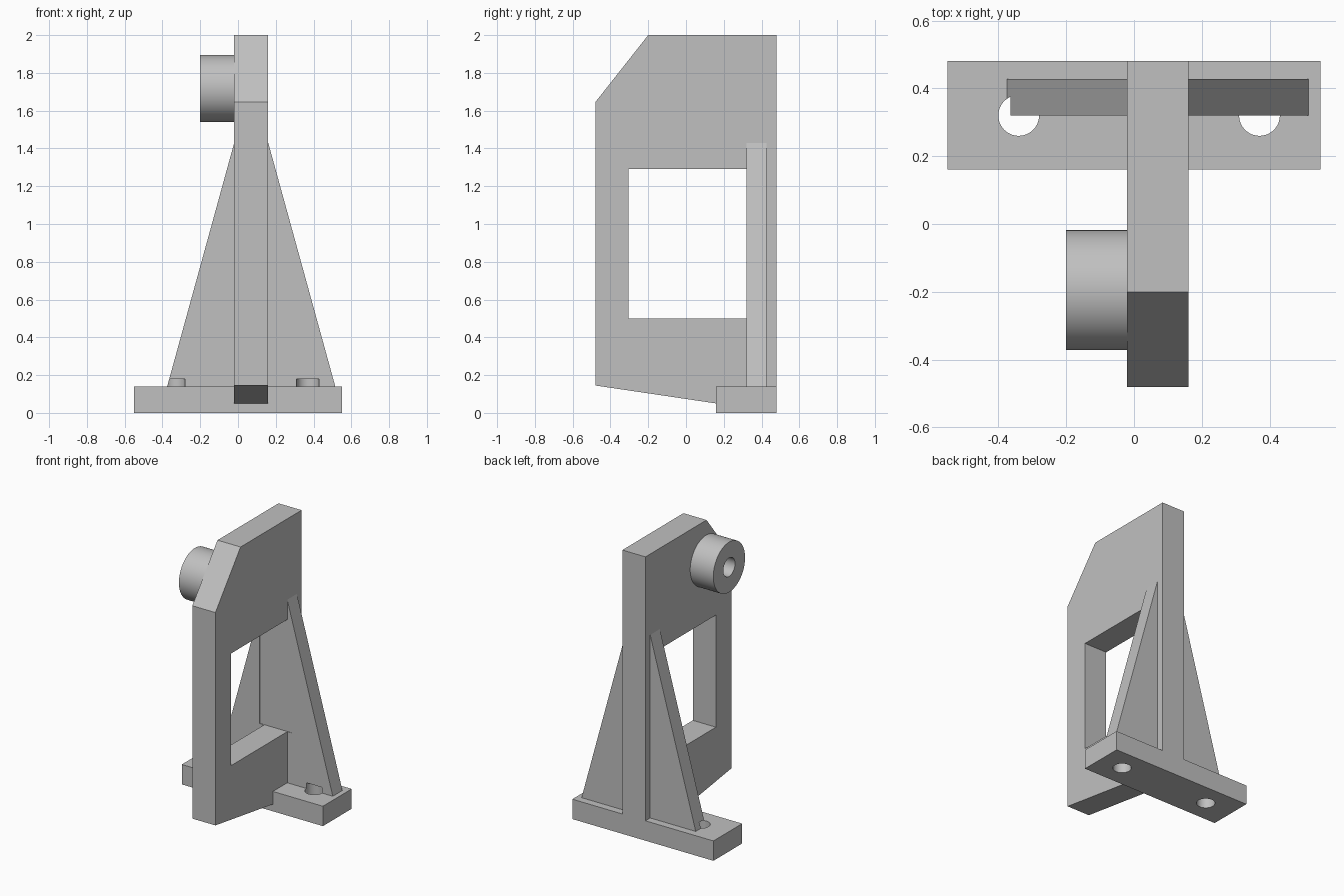
import bpy, bmesh, math
from mathutils import Matrix, Vector

cube = bpy.data.objects.get("Cube")
if cube:
    bpy.data.objects.remove(cube, do_unlink=True)

grey = bpy.data.materials.new("plain grey")
grey.use_nodes = True
colour = (0.53, 0.53, 0.53, 1)
grey.diffuse_color = colour
grey.node_tree.nodes["Principled BSDF"].inputs["Base Color"].default_value = colour


def finish(name, bm):
    bmesh.ops.recalc_face_normals(bm, faces=bm.faces)
    mesh = bpy.data.meshes.new(name)
    bm.to_mesh(mesh)
    bm.free()
    mesh.materials.append(grey)
    obj = bpy.data.objects.new(name, mesh)
    bpy.context.collection.objects.link(obj)
    return obj


def prism(name, points, sweep):
    """Extrude a closed polygon along a vector."""
    bm = bmesh.new()
    face = bm.faces.new([bm.verts.new(p) for p in points])
    result = bmesh.ops.extrude_face_region(bm, geom=[face], use_keep_orig=True)
    moved = [v for v in result["geom"] if isinstance(v, bmesh.types.BMVert)]
    bmesh.ops.translate(bm, verts=moved, vec=Vector(sweep))
    return finish(name, bm)


def box(name, x, y, z):
    outline = [(x[0], y[0], z[0]), (x[1], y[0], z[0]),
               (x[1], y[1], z[0]), (x[0], y[1], z[0])]
    return prism(name, outline, (0, 0, z[1] - z[0]))


def cylinder(name, centre, radius, depth, turn=Matrix()):
    bm = bmesh.new()
    bmesh.ops.create_cone(bm, cap_ends=True, segments=64, radius1=radius,
                          radius2=radius, depth=depth,
                          matrix=Matrix.Translation(centre) @ turn)
    return finish(name, bm)


def cut(obj, cutters):
    bpy.context.view_layer.objects.active = obj
    for cutter in cutters:
        mod = obj.modifiers.new("cut", 'BOOLEAN')
        mod.operation = 'DIFFERENCE'
        mod.solver = 'EXACT'
        mod.object = cutter
        bpy.ops.object.modifier_apply(modifier=mod.name)


left, right = -0.02, 0.16          # faces of the upright plate
base_top = 0.14
across = Matrix.Rotation(math.pi / 2, 4, 'Y')

# Foot block
foot = box("foot_block", (-0.55, 0.55), (0.16, 0.48), (0, base_top))

# Upright plate, resting on the foot with a tapered lower edge
profile = [(-0.48, 0.145), (0.16, 0.05), (0.16, base_top), (0.48, base_top),
           (0.48, 2), (-0.2, 2), (-0.48, 1.645)]
plate = prism("upright_plate", [(left, y, z) for y, z in profile],
              (right - left, 0, 0))

# Triangular ribs on both sides
ribs = []
for name, face, side in (("right_rib", left, -1), ("left_rib", right, 1)):
    corners = [(face, base_top), (face + side * 0.355, base_top), (face, 1.43)]
    ribs.append(prism(name, [(x, 0.32, z) for x, z in corners], (0, 0.107, 0)))

# Boss with a blind bore
boss = cylinder("boss", (-0.11, -0.195, 1.718), 0.177, 0.18, across)
bore = cylinder("bore_cutter", (-0.12, -0.195, 1.718), 0.065, 0.198, across)

# Window and mounting holes, which also nick the ribs
window = box("window_cutter", (-0.055, 0.195), (-0.305, 0.323), (0.5, 1.29))
holes = [cylinder("hole_cutter", (x, 0.32, 0.04), 0.06, 0.28)
         for x in (-0.34, 0.37)]

cut(boss, [bore])
cut(plate, [window])
cut(foot, holes)
for rib in ribs:
    cut(rib, [window] + holes)

for helper in [bore, window] + holes:
    bpy.data.objects.remove(helper, do_unlink=True)

# Smooth the round walls, keep the corners sharp
bpy.ops.object.select_all(action='DESELECT')
for obj in [foot, plate, boss] + ribs:
    obj.select_set(True)
bpy.context.view_layer.objects.active = foot
bpy.ops.object.shade_smooth_by_angle(angle=math.radians(30))
